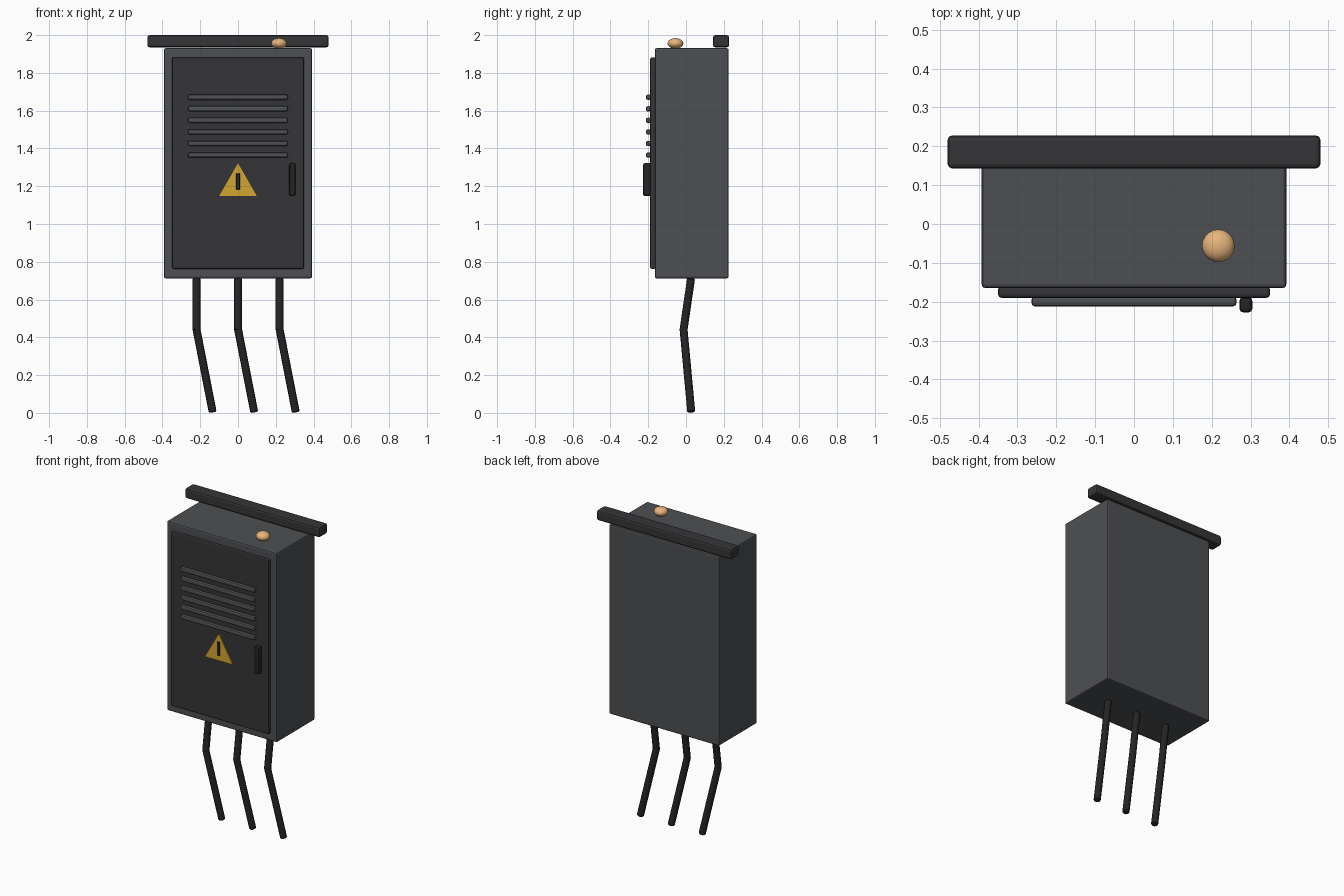
import bpy, bmesh
from mathutils import Vector

if "Cube" in bpy.data.objects:
    bpy.data.objects.remove(bpy.data.objects["Cube"])


def material(name, rgb):
    m = bpy.data.materials.new(name)
    m.diffuse_color = (*rgb, 1)
    m.use_nodes = True
    m.node_tree.nodes["Principled BSDF"].inputs["Base Color"].default_value = m.diffuse_color
    return m


STEEL = material("steel", (0.075, 0.078, 0.085))
DARK = material("dark_steel", (0.035, 0.036, 0.039))
BLACK = material("black_rubber", (0.018, 0.018, 0.019))
YELLOW = material("warning_yellow", (0.65, 0.38, 0.03))
AMBER = material("amber", (0.8, 0.46, 0.2))


def finish(name, bm, mat):
    bmesh.ops.recalc_face_normals(bm, faces=bm.faces)
    me = bpy.data.meshes.new(name)
    bm.to_mesh(me)
    bm.free()
    me.materials.append(mat)
    ob = bpy.data.objects.new(name, me)
    bpy.context.collection.objects.link(ob)
    return ob


def box(name, lo, hi, bevel, mat, segments=2):
    lo, hi = Vector(lo), Vector(hi)
    bm = bmesh.new()
    bmesh.ops.create_cube(bm, size=1)
    for v in bm.verts:
        v.co = (lo + hi) / 2 + v.co * (hi - lo)
    bmesh.ops.bevel(bm, geom=bm.edges[:], offset=bevel, segments=segments,
                    profile=0.5, affect='EDGES')
    return finish(name, bm, mat)


# Cabinet, door and rear hanging rail
box("cabinet_body", (-0.392, -0.165, 0.712), (0.392, 0.225, 1.931), 0.009, STEEL)
box("door", (-0.35, -0.19, 0.762), (0.35, -0.16, 1.882), 0.009, DARK)
box("top_rail", (-0.48, 0.143, 1.935), (0.48, 0.228, 2.0), 0.012, DARK)

# Louvres and door handle
for i in range(6):
    z = 1.671 - i * 0.0612
    box(f"louvre_{i + 1}", (-0.264, -0.212, z - 0.014), (0.264, -0.186, z + 0.014),
        0.009, STEEL)
box("door_handle", (0.271, -0.228, 1.147), (0.305, -0.188, 1.323), 0.011, BLACK)

# Warning triangle with its bar
bm = bmesh.new()
tri = bm.faces.new([bm.verts.new(p) for p in
                    ((-0.1, -0.197, 1.148), (0.1, -0.197, 1.148), (0, -0.197, 1.322))])
ext = bmesh.ops.extrude_face_region(bm, geom=[tri])["geom"]
bmesh.ops.translate(bm, vec=(0, 0.009, 0),
                    verts=[v for v in ext if isinstance(v, bmesh.types.BMVert)])
finish("warning_triangle", bm, YELLOW)
box("warning_bar", (-0.01, -0.203, 1.18), (0.01, -0.193, 1.27), 0.004, BLACK)

# Flattened indicator dome on the roof
bm = bmesh.new()
bmesh.ops.create_uvsphere(bm, u_segments=20, v_segments=10, radius=1)
for v in bm.verts:
    v.co = Vector((0.217, -0.056, 1.956)) + v.co * Vector((0.042, 0.042, 0.028))
dome = finish("indicator_dome", bm, AMBER)
for p in dome.data.polygons:
    p.use_smooth = True


# Hanging cables: each is two straight cylinders meeting at a bend
def cable_section(name, a, b, r=0.021):
    a, b = Vector(a), Vector(b)
    bm = bmesh.new()
    bmesh.ops.create_cone(bm, cap_ends=True, segments=12, radius1=r, radius2=r,
                          depth=(b - a).length)
    rims = [e for e in bm.edges if abs(e.verts[0].co.z - e.verts[1].co.z) < 1e-5]
    bmesh.ops.bevel(bm, geom=rims, offset=0.005, segments=1, affect='EDGES')
    rot = (b - a).to_track_quat('Z', 'Y')
    for v in bm.verts:
        v.co = (a + b) / 2 + rot @ v.co
    return finish(name, bm, BLACK)


for i, x in enumerate((-0.22, 0, 0.22)):
    bend = (x, -0.013, 0.443)
    cable_section(f"cable_upper_{i + 1}", (x, 0.027, 0.713), (x, -0.0136, 0.436))
    cable_section(f"cable_lower_{i + 1}", (x - 0.001, -0.0135, 0.449),
                  (x + 0.086, 0.028, 0.004))

# Smooth only the soft bevels and round sides
bpy.ops.object.select_all(action='DESELECT')
for ob in bpy.context.scene.objects:
    if ob.name.startswith("cable_"):
        ob.select_set(True)
        bpy.context.view_layer.objects.active = ob
bpy.ops.object.shade_smooth_by_angle(angle=0.6)
